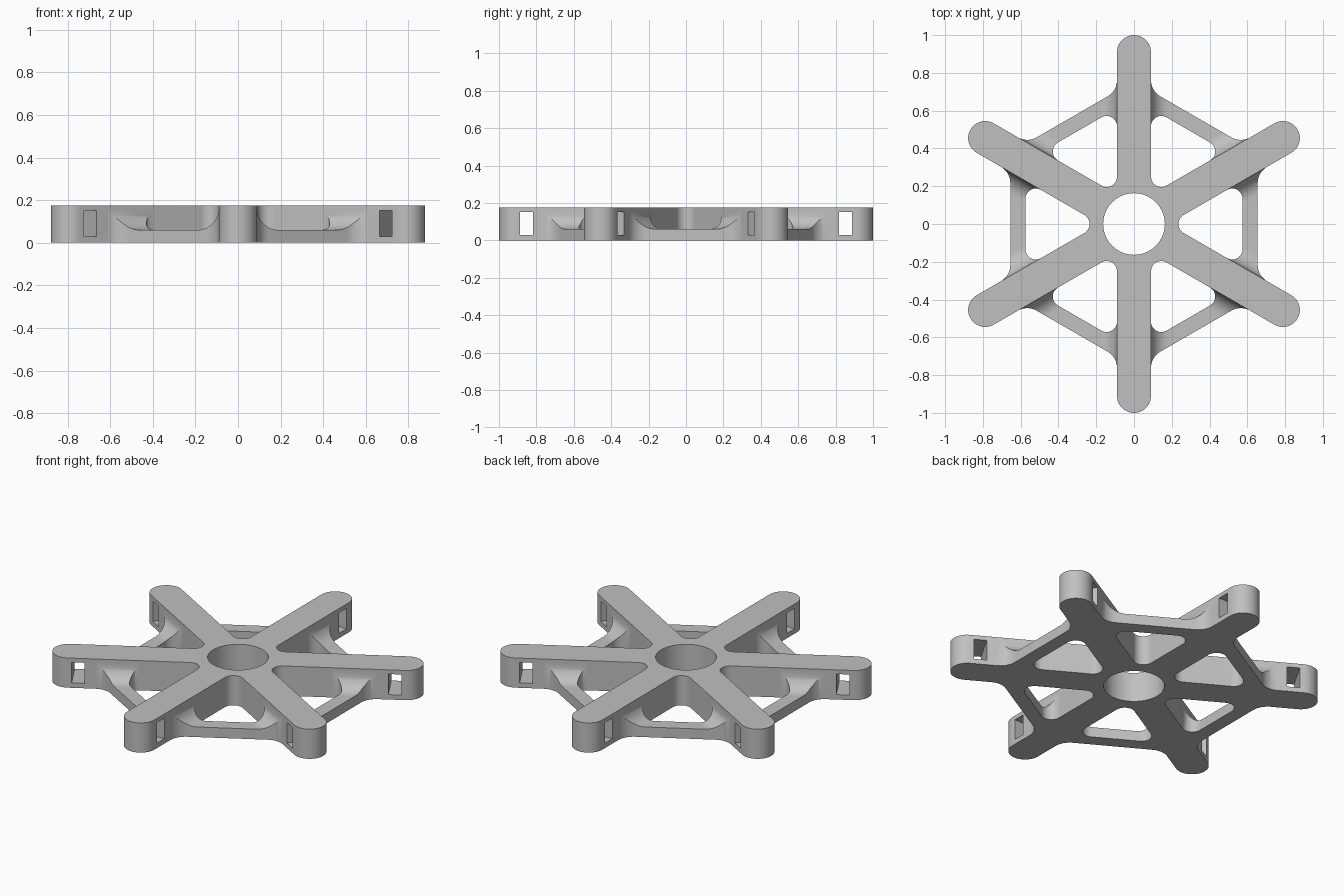
import bpy, bmesh
from math import sin, cos, radians, sqrt
from mathutils import Matrix, Vector

old = bpy.data.objects.get("Cube")
if old:
    bpy.data.objects.remove(old, do_unlink=True)

# Dimensions
HEIGHT = 0.176
ARM = 0.09            # arm half width, also its end radius
HOLE = 0.163
POCKET_R = 0.055      # rounding of the triangular openings
FILLET = 0.1          # rounding where braces meet arms
BRACE_IN, BRACE_OUT, BRACE_TOP = 0.575, 0.655, 0.06
C30 = cos(radians(30))

grey = bpy.data.materials.new("plain grey")
grey.use_nodes = True
grey.diffuse_color = (0.53, 0.53, 0.53, 1)
grey.node_tree.nodes["Principled BSDF"].inputs["Base Color"].default_value = grey.diffuse_color


def make_object(name, bm):
    bmesh.ops.recalc_face_normals(bm, faces=bm.faces)
    mesh = bpy.data.meshes.new(name)
    bm.to_mesh(mesh)
    bm.free()
    mesh.materials.append(grey)
    obj = bpy.data.objects.new(name, mesh)
    bpy.context.collection.objects.link(obj)
    return obj


def select_only(obj):
    bpy.ops.object.select_all(action='DESELECT')
    obj.select_set(True)
    bpy.context.view_layer.objects.active = obj


def smooth(obj):
    select_only(obj)
    bpy.ops.object.shade_smooth_by_angle(angle=radians(30))


def polar(r, degrees):
    a = radians(degrees)
    return Vector((r * cos(a), r * sin(a), 0))


def arc(centre, r, start, end, steps):
    return [centre + polar(r, start + (end - start) * i / steps) for i in range(steps + 1)]


# Six-armed star with rounded ends and rounded inner corners
outline = []
for k in range(6):
    a = 30 + 60 * k
    outline += arc(polar(1 - ARM, a), ARM, a - 90, a + 90, 24)
    outline += arc(polar(2 * (ARM + POCKET_R), a + 30), POCKET_R, a - 90, a - 210, 16)
bm = bmesh.new()
base = bm.faces.new([bm.verts.new(p) for p in outline])
top = bmesh.ops.extrude_face_region(bm, geom=[base])["geom"]
bmesh.ops.translate(bm, vec=(0, 0, HEIGHT), verts=[v for v in top if isinstance(v, bmesh.types.BMVert)])
star = make_object("star_arms", bm)

# Centre bore and one slot through each arm
bm = bmesh.new()
bmesh.ops.create_cone(bm, cap_ends=True, segments=96, radius1=HOLE, radius2=HOLE, depth=1)
for k in range(6):
    place = (Matrix.Rotation(radians(30 + 60 * k), 4, 'Z')
             @ Matrix.Translation((0.853, 0, 0.09))
             @ Matrix.Diagonal((0.07, 0.4, 0.122, 1)))
    bmesh.ops.create_cube(bm, size=1, matrix=place)
cutter = make_object("bore_and_slot_cutter", bm)
cutter.hide_render = True
mod = star.modifiers.new("cut", 'BOOLEAN')
mod.operation = 'DIFFERENCE'
mod.solver = 'EXACT'
mod.object = cutter
select_only(star)
bpy.ops.object.modifier_apply(modifier=mod.name)
bpy.data.objects.remove(cutter, do_unlink=True)
smooth(star)


# Brace edges, as distance along the arm at distance d from the arm's side
def inner_edge(d):
    if d < POCKET_R * 1.5:
        centre = (BRACE_IN - POCKET_R - (ARM + POCKET_R) / 2) / C30
        return centre + sqrt(max(0, POCKET_R ** 2 - (POCKET_R - d) ** 2))
    return (BRACE_IN - (ARM + d) / 2) / C30


def outer_edge(d):
    if d < FILLET / 2:
        centre = (BRACE_OUT + FILLET - (ARM + FILLET) / 2) / C30
        return centre - sqrt(max(0, FILLET ** 2 - (FILLET - d) ** 2))
    return (BRACE_OUT - (ARM + d) / 2) / C30


# Half a brace: sections parallel to the arm, sinking along a quarter round
sections = []
STEPS = 18
for i in range(STEPS + 1):
    t = radians(90 * i / STEPS)
    d = FILLET * (1 - cos(t))
    z = BRACE_TOP + FILLET * (1 - sin(t))
    sections.append((Vector((inner_edge(d), ARM + d, 0)), Vector((outer_edge(d), ARM + d, 0)), z))
sections.append((polar(BRACE_IN, 30), polar(BRACE_OUT, 30), BRACE_TOP))

bm = bmesh.new()
for k in range(6):
    for side in (1, -1):
        turn = Matrix.Rotation(radians(30 + 60 * k), 3, 'Z') @ Matrix.Diagonal((1, side, 1))
        rings = []
        for inner, outer, z in sections:
            up = Vector((0, 0, z))
            rings.append([bm.verts.new(turn @ p) for p in (inner, outer, outer + up, inner + up)])
        for r, s in zip(rings, rings[1:]):
            for j in range(4):
                n = (j + 1) % 4
                bm.faces.new((r[j], r[n], s[n], s[j]))
bmesh.ops.remove_doubles(bm, verts=bm.verts, dist=0.00005)
smooth(make_object("hexagon_braces", bm))
